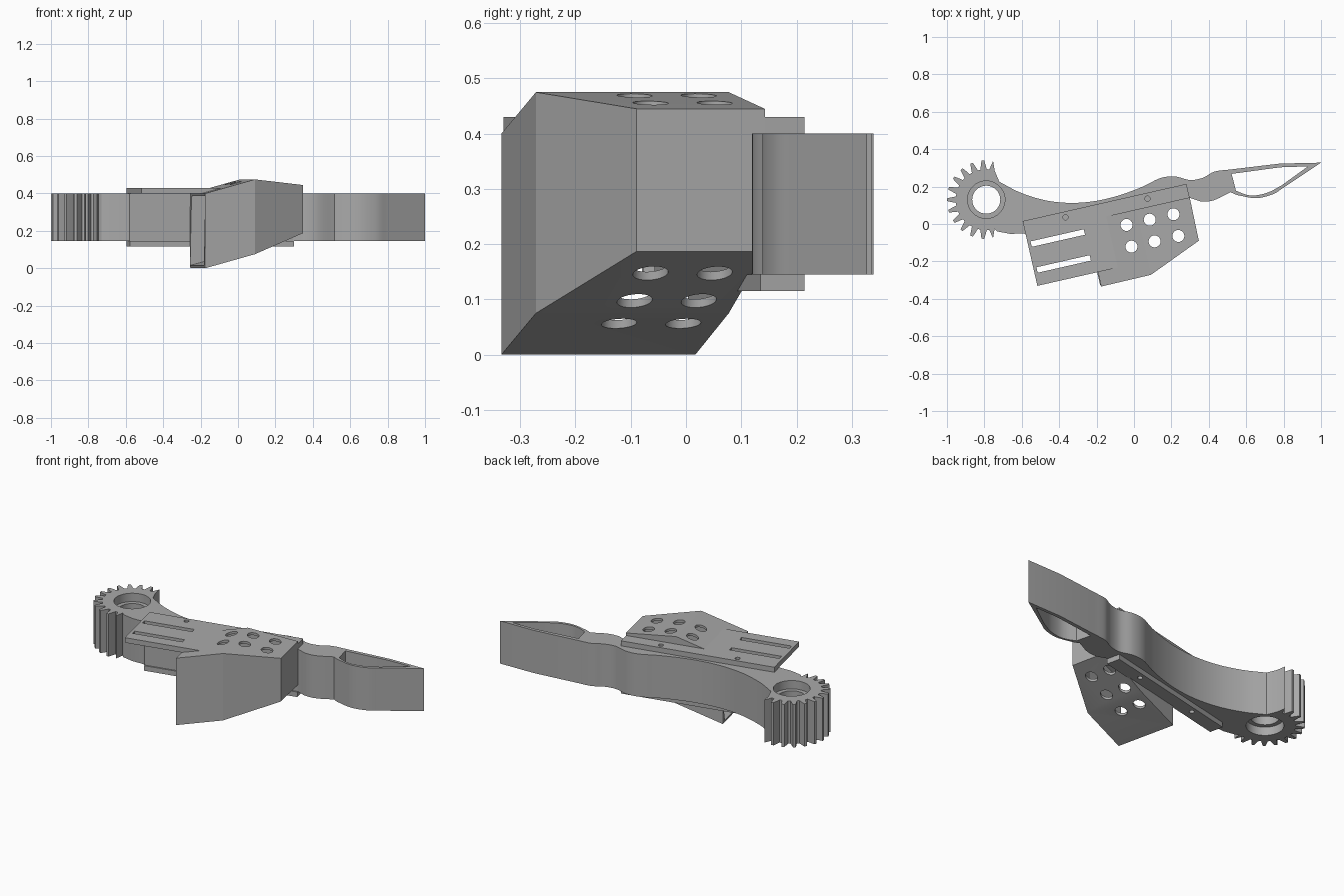
import bpy, bmesh, math
from mathutils import Vector, Matrix

cube = bpy.data.objects.get("Cube")
if cube:
    bpy.data.objects.remove(cube, do_unlink=True)

grey = bpy.data.materials.new("plain grey")
grey.use_nodes = True
GREY = (0.4, 0.4, 0.4, 1)
grey.diffuse_color = GREY
grey.node_tree.nodes["Principled BSDF"].inputs["Base Color"].default_value = GREY

TILT = Matrix.Rotation(math.radians(12.8), 4, 'Z')  # bracket axis
Z0, Z1 = 0.145, 0.40                                # arm bottom and top


def finish(name, bm, tilt=False):
    bmesh.ops.recalc_face_normals(bm, faces=bm.faces)
    if tilt:
        bm.transform(TILT)
    mesh = bpy.data.meshes.new(name)
    bm.to_mesh(mesh)
    bm.free()
    mesh.materials.append(grey)
    ob = bpy.data.objects.new(name, mesh)
    bpy.context.collection.objects.link(ob)
    return ob


def prism(name, outline, lo, hi, tilt=False):
    bm = bmesh.new()
    face = bm.faces.new([bm.verts.new((x, y, lo)) for x, y in outline])
    new = bmesh.ops.extrude_face_region(bm, geom=[face])["geom"]
    bmesh.ops.translate(bm, vec=(0, 0, hi - lo),
                        verts=[v for v in new if isinstance(v, bmesh.types.BMVert)])
    return finish(name, bm, tilt)


def circle(x, y, r, n=32):
    return [(x + r * math.cos(2 * math.pi * i / n),
             y + r * math.sin(2 * math.pi * i / n)) for i in range(n)]


def box(u0, u1, v0, v1):
    return [(u0, v0), (u1, v0), (u1, v1), (u0, v1)]


def smooth_path(points, steps=6):
    """Catmull-Rom curve through the points."""
    p = [Vector(q) for q in points]
    p = [2 * p[0] - p[1]] + p + [2 * p[-1] - p[-2]]
    out = []
    for a, b, c, d in zip(p, p[1:], p[2:], p[3:]):
        for k in range(steps):
            t = k / steps
            q = 0.5 * (2 * b + (c - a) * t + (2 * a - 5 * b + 4 * c - d) * t ** 2
                       + (3 * b - a - 3 * c + d) * t ** 3)
            out.append(tuple(q))
    return out + [tuple(p[-2])]


def apply(ob, kind, **settings):
    mod = ob.modifiers.new(kind.lower(), kind)
    for key, value in settings.items():
        setattr(mod, key, value)
    bpy.context.view_layer.objects.active = ob
    bpy.ops.object.modifier_apply(modifier=mod.name)


def cut(ob, outline, lo, hi, tilt=False):
    cutter = prism("cutter", outline, lo, hi, tilt)
    cutter.hide_render = True
    apply(ob, 'BOOLEAN', operation='DIFFERENCE', solver='EXACT', object=cutter)
    bpy.data.objects.remove(cutter, do_unlink=True)


def shade(ob, degrees):
    bpy.ops.object.select_all(action='DESELECT')
    ob.select_set(True)
    bpy.context.view_layer.objects.active = ob
    bpy.ops.object.shade_smooth_by_angle(angle=math.radians(degrees))


# Arm with a toothed sector at one end and a pointed finger at the other
GX, GY = -0.79, 0.13
outline = []
for i in range(13):
    for off, r in ((-6, 0.163), (-4, 0.185), (-2, 0.21), (2, 0.21), (4, 0.185), (6, 0.163)):
        a = math.radians(78 + 17 * i + off)
        outline.append((min(GX + r * math.cos(a), -0.745), GY + r * math.sin(a)))
# collapse points stacked on the straight sector edge
outline = [p for i, p in enumerate(outline)
           if p[0] < -0.7451 or i in (0, len(outline) - 1)]


def tilted(u, v):
    return tuple((TILT @ Vector((u, v, 0))).xy)


outline += [(-0.73, -0.04), (-0.66, -0.053), (-0.59, -0.05),
            tilted(-0.577, 0.073), tilted(0.318, 0.073)]
outline += smooth_path([(0.32, 0.133), (0.365, 0.12), (0.43, 0.128), (0.515, 0.17)])
outline += smooth_path([(0.55, 0.155), (0.65, 0.138), (0.74, 0.158), (0.80, 0.195)])
outline += [(1.0, 0.328), (0.78, 0.323)]
outline += smooth_path([(0.52, 0.292), (0.43, 0.28), (0.37, 0.248), (0.30, 0.235),
                        (0.22, 0.254), (0.14, 0.245), (0.04, 0.197), (-0.09, 0.15),
                        (-0.22, 0.121), (-0.35, 0.113), (-0.48, 0.128),
                        (-0.61, 0.169), (-0.72, 0.226)])
arm = prism("toothed_arm", outline, Z0, Z1)

# Bored hub, recessed on both faces
cut(arm, circle(GX, GY, 0.075, 40), 0, 0.6)
cut(arm, circle(GX, GY, 0.1, 40), Z1 - 0.05, 0.6)
cut(arm, circle(GX, GY, 0.1, 40), 0, Z0 + 0.05)

# Opening through the finger
pocket = [(0.93, 0.308), (0.78, 0.303), (0.522, 0.268)]
pocket += smooth_path([(0.545, 0.178), (0.60, 0.157), (0.65, 0.153),
                       (0.72, 0.17), (0.79, 0.207)])
cut(arm, pocket, 0, 0.6)
shade(arm, 25)

# Top plate with a long strip along the arm
top = prism("top_plate", [(-0.577, -0.208), (-0.13, -0.208), (-0.13, 0.073),
                          (0.321, 0.073), (0.321, 0.147), (-0.577, 0.147)],
            Z1, 0.43, True)
for v in (0.017, -0.125):
    cut(top, box(-0.56, -0.268, v - 0.015, v + 0.015), 0.3, 0.5, True)

# Bottom strip clamping the arm
bottom = prism("bottom_strip", box(-0.577, 0.321, 0.065, 0.147), 0.115, Z0, True)

# Pin holes in both strips
for ob in (top, bottom):
    for u in (-0.349, 0.1):
        cut(ob, circle(u, 0.116, 0.014, 20), 0, 0.6, True)
    shade(ob, 25)

# Hollow flared housing, open at one end: (u, v, low z, high z) per corner
corners = [(-0.245, -0.287, 0.0, 0.40), (0.028, -0.285, 0.075, 0.475),
           (0.318, -0.164, 0.187, 0.445), (0.322, 0.073, 0.187, 0.445),
           (0.028, 0.073, 0.075, 0.475), (-0.245, 0.073, 0.0, 0.40)]
bm = bmesh.new()
low = [bm.verts.new((u, v, a)) for u, v, a, b in corners]
high = [bm.verts.new((u, v, b)) for u, v, a, b in corners]
for ring in (low, high):
    bm.faces.new([ring[i] for i in (0, 1, 4, 5)])
    bm.faces.new([ring[i] for i in (1, 2, 3, 4)])
for i in range(5):
    bm.faces.new((low[i], low[i + 1], high[i + 1], high[i]))
housing = finish("flared_housing", bm, True)
apply(housing, 'SOLIDIFY', thickness=0.014, offset=-1, use_even_offset=True)

# Two rows of round holes through the housing
for u in (-0.04, 0.087, 0.217):
    for v in (0.004, -0.115):
        cut(housing, circle(u, v, 0.032), -0.1, 0.6, True)
shade(housing, 12)
